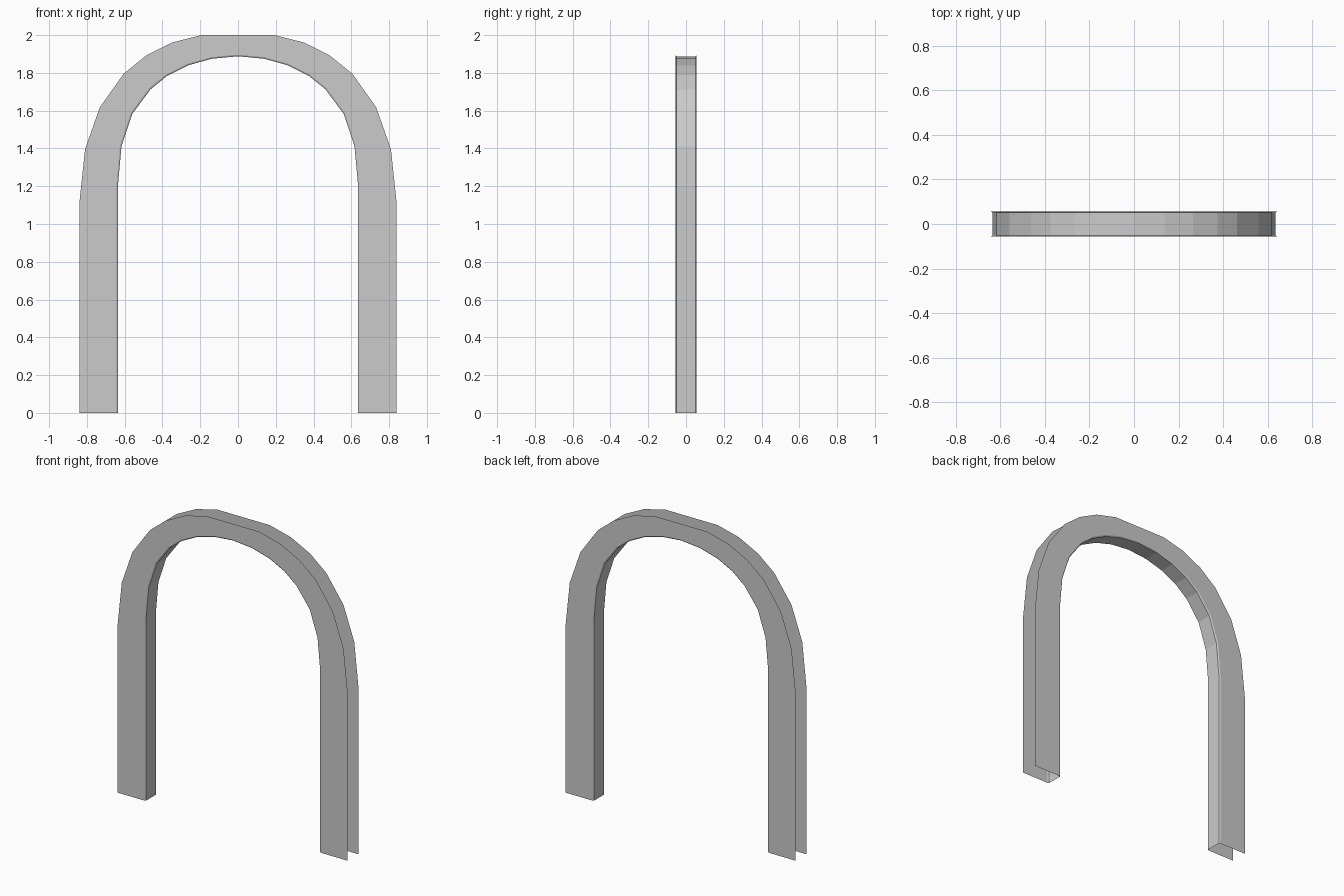
import bpy, bmesh

if "Cube" in bpy.data.objects:
    bpy.data.objects.remove(bpy.data.objects["Cube"])

# Right-half profiles (x, z), foot to crown
OUTER = [(0.84, 0), (0.84, 1.11), (0.81, 1.395), (0.732, 1.617), (0.605, 1.796),
         (0.486, 1.892), (0.348, 1.961), (0.193, 2.0), (0, 2.0)]
INNER = [(0.636, 0), (0.636, 1.2), (0.617, 1.41), (0.56, 1.582), (0.463, 1.713),
         (0.374, 1.785), (0.264, 1.84), (0.138, 1.875), (0, 1.888)]
HALF = 0.056      # half depth
LIP = 0.008       # chamfer size in the arch plane
LIP_Y = 0.005     # chamfer size in depth


def full(half):
    """Mirror a half profile into a complete arch."""
    return half + [(-x, z) for x, z in reversed(half[:-1])]


def widen(half):
    """Push the inner profile outward to make the chamfer edge."""
    return [(x * (1 + LIP / 0.636), z + LIP * max(0, (z - 1.2) / 0.69)) for x, z in half]


# Channel section: front face, chamfer, soffit, chamfer, back face (outer side open)
lip = widen(INNER)
section = [(OUTER, -HALF), (lip, -HALF), (INNER, -HALF + LIP_Y),
           (INNER, HALF - LIP_Y), (lip, HALF), (OUTER, HALF)]

bm = bmesh.new()
rows = [[bm.verts.new((x, y, z)) for x, z in full(p)] for p, y in section]
for a, b in zip(rows, rows[1:]):
    for i in range(len(a) - 1):
        bm.faces.new((a[i], a[i + 1], b[i + 1], b[i]))
bm.normal_update()
# Front face must look toward -y
if next(iter(bm.faces)).normal.y > 0:
    bmesh.ops.reverse_faces(bm, faces=bm.faces[:])

mesh = bpy.data.meshes.new("arch_door_frame")
bm.to_mesh(mesh)
bm.free()
frame = bpy.data.objects.new("arch_door_frame", mesh)
bpy.context.collection.objects.link(frame)
